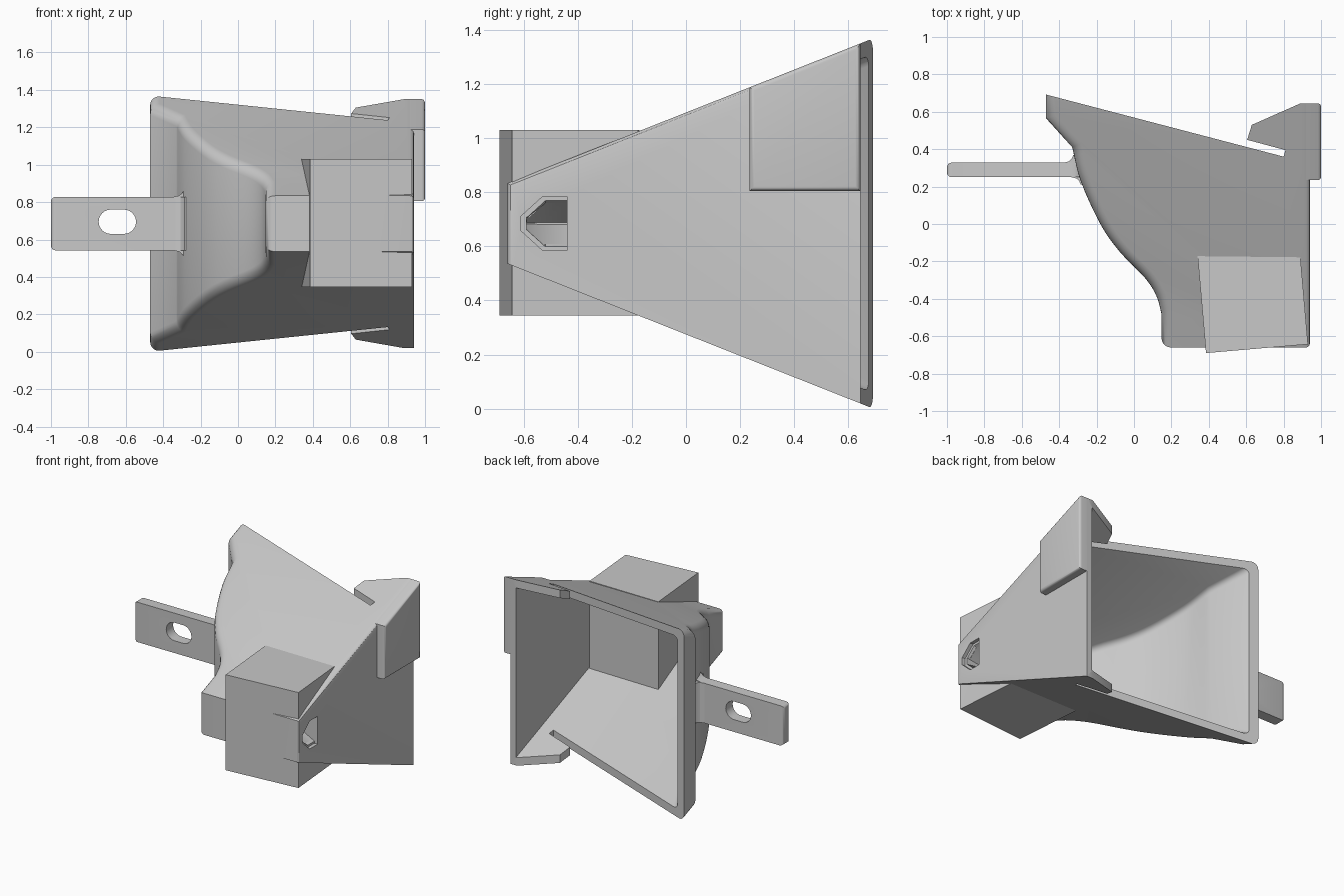
import bpy, bmesh, math
from mathutils import Vector

if "Cube" in bpy.data.objects:
    bpy.data.objects.remove(bpy.data.objects["Cube"])

ZC = 0.685  # mid height of the symmetrical funnel
grey = bpy.data.materials.new("light_grey")
grey.diffuse_color = (0.58, 0.58, 0.58, 1)
grey.use_nodes = True
grey.node_tree.nodes["Principled BSDF"].inputs["Base Color"].default_value = grey.diffuse_color


def half(y):
    """Half height of the wedge-shaped shell at depth y."""
    return 0.157 + 0.396 * (y + 0.64)


def prism(name, bottom, top, bevels=()):
    """Solid between two matching loops; bevels are (edge rule, width, segments)."""
    bm = bmesh.new()
    lo = [bm.verts.new(p) for p in bottom]
    hi = [bm.verts.new(p) for p in top]
    n = len(lo)
    bm.faces.new(lo[::-1])
    bm.faces.new(hi)
    for i in range(n):
        j = (i + 1) % n
        bm.faces.new((lo[i], lo[j], hi[j], hi[i]))
    bmesh.ops.recalc_face_normals(bm, faces=bm.faces)
    for rule, width, segs in bevels:
        edges = [e for e in bm.edges if rule(*[v.co for v in e.verts])]
        bmesh.ops.bevel(bm, geom=edges, offset=width, segments=segs,
                        profile=0.5, affect='EDGES', clamp_overlap=False)
    me = bpy.data.meshes.new(name)
    bm.to_mesh(me)
    bm.free()
    me.materials.append(grey)
    ob = bpy.data.objects.new(name, me)
    bpy.context.collection.objects.link(ob)
    return ob


def wedge(name, outline, inset=0.0, bevels=()):
    """Plan outline extruded between the two sloping planes."""
    return prism(name,
                 [(x, y, ZC - half(y) + inset) for x, y in outline],
                 [(x, y, ZC + half(y) - inset) for x, y in outline], bevels)


def cut(ob, cutter):
    cutter.hide_render = True
    m = ob.modifiers.new("cut", 'BOOLEAN')
    m.operation, m.solver, m.object = 'DIFFERENCE', 'EXACT', cutter
    bpy.context.view_layer.objects.active = ob
    bpy.ops.object.modifier_apply(modifier=m.name)


def spline(pts, steps=4):
    """Catmull-Rom samples through the points."""
    p = [Vector(q) for q in pts]
    p = [2 * p[0] - p[1]] + p + [2 * p[-1] - p[-2]]
    out = []
    for i in range(1, len(p) - 2):
        a, b, c, d = p[i - 1:i + 3]
        for k in range(steps):
            t = k / steps
            out.append(0.5 * (2 * b + (c - a) * t + (2 * a - 5 * b + 4 * c - d) * t * t
                              + (3 * b - a - 3 * c + d) * t ** 3))
    return out + [p[-2]]


def offset(pts, d):
    """Shift an open polyline sideways by d with mitred corners."""
    out = []
    for i, p in enumerate(pts):
        dirs = []
        if i:
            dirs.append((p - pts[i - 1]).normalized())
        if i < len(pts) - 1:
            dirs.append((pts[i + 1] - p).normalized())
        ns = [Vector((-q.y, q.x)) for q in dirs]
        m = sum(ns, Vector((0, 0))).normalized()
        out.append(p + m * d / m.dot(ns[0]))
    return out


def on_chain(pts):
    """Edges running along the plan points, plus the last upright corner."""
    def idx(v):
        for i, (x, y) in enumerate(pts):
            if abs(v.x - x) + abs(v.y - y) < 1e-4:
                return i
        return -9

    def rule(a, b):
        i, j = idx(a), idx(b)
        return i >= 0 and j >= 0 and (abs(i - j) == 1 or i == j == len(pts) - 1)
    return rule


def flat_side_edges(a, b):
    """Upper sloping edge and front upright edge of the flat side."""
    right = a.x > 0.939 and b.x > 0.939
    upper = a.z > ZC and b.z > ZC
    return right and (upper or (a.y < -0.65 and b.y < -0.65))


# Curved side wall in plan, from the rear flange to the front nozzle
curve = spline([(-0.33, 0.41), (-0.285, 0.23), (-0.18, 0.0), (-0.075, -0.15),
                (0.06, -0.29), (0.12, -0.385), (0.147, -0.48)])
side = [Vector((-0.47, 0.692)), Vector((-0.47, 0.565))] + curve + [Vector((0.147, -0.66))]

# Shell outline including the latch hooks at the rear
chain = [tuple(p) for p in side]
outer = chain + [(0.94, -0.66), (0.94, 0.645), (0.89, 0.645), (0.63, 0.53),
                 (0.605, 0.45), (0.81, 0.395), (0.80, 0.36)]
funnel_shell = wedge("funnel_shell", outer,
                     bevels=[(on_chain(chain), 0.05, 5), (flat_side_edges, 0.02, 3)])

# Cavity open towards the rear, flaring straight out to the rim
inner = [tuple(p) for p in offset(side, 0.055)]
del inner[1]
inner[-1] = (inner[-1][0], -0.61)
cavity = wedge("cavity_cutter", [(inner[0][0], 0.95)] + inner + [(0.897, -0.61), (0.897, 0.95)],
               inset=0.058, bevels=[(on_chain(inner), 0.035, 4)])
cut(funnel_shell, cavity)

# Slightly turned solid block through the nose
plan = [(0.385, -0.69), (0.93, -0.643), (0.89, -0.178), (0.34, -0.172)]
nose_block = prism("nose_block", [(x, y, 0.345) for x, y in plan],
                   [(x, y, 1.03) for x, y in plan])

# Pointed recess in the flat side: a shallow step, then a pocket closing to a ridge
house = [(-0.44, 0.1), (-0.53, 0.1), (-0.61, 0.027), (-0.61, -0.027), (-0.53, -0.1), (-0.44, -0.1)]
cutters = [cavity]
for x0, x1, s, squeeze in ((0.915, 1.1, 1.0, 1.0), (0.76, 0.92, 0.88, 0.05)):
    loop = [(-0.44 + (y + 0.44) * s, z * s) for y, z in house]
    c = prism("recess_cutter", [(x0, y, ZC + z * squeeze) for y, z in loop],
              [(x1, y, ZC + z) for y, z in loop])
    cutters.append(c)
    cut(funnel_shell, c)
    cut(nose_block, c)

# Raised pad on the flat side
pad = [(0.235, 0.805), (0.645, 0.805), (0.645, ZC + half(0.645)), (0.235, ZC + half(0.235))]
side_pad = prism("side_pad", [(0.92, y, z) for y, z in pad], [(1.0, y, z) for y, z in pad],
                 bevels=[(lambda a, b: a.x > 0.99 and b.x > 0.99, 0.018, 4)])

# Mounting arm with flared root and rounded slot
upper = [(-1.0, 0.143), (-0.345, 0.143), (-0.315, 0.15), (-0.3, 0.162), (-0.285, 0.182)]
arm = [(x, ZC + z) for x, z in upper] + [(x, ZC - z) for x, z in reversed(upper)]
mount_arm = prism("mount_arm", [(x, 0.25, z) for x, z in arm], [(x, 0.328, z) for x, z in arm],
                  bevels=[(lambda a, b: a.x < -0.99 and b.x < -0.99, 0.025, 4)])
slot = []
for cx, start in ((-0.61, -90), (-0.68, 90)):
    for k in range(13):
        a = math.radians(start + 15 * k)
        slot.append((cx + 0.065 * math.cos(a), ZC + 0.01 + 0.065 * math.sin(a)))
c = prism("slot_cutter", [(x, 0.1, z) for x, z in slot], [(x, 0.5, z) for x, z in slot])
cutters.append(c)
cut(mount_arm, c)

# Small fillets where the arm meets the curved wall
for name, y0, s, x0 in (("arm_fillet_rear", 0.328, 1, -0.325), ("arm_fillet_front", 0.25, -1, -0.285)):
    f = [(x0 - 0.05, y0), (x0 - 0.022, y0 + s * 0.007), (x0 - 0.007, y0 + s * 0.022),
         (x0, y0 + s * 0.04), (x0 + 0.02, y0 + s * 0.04), (x0 + 0.02, y0)]
    prism(name, [(x, y, ZC - 0.143) for x, y in f], [(x, y, ZC + 0.143) for x, y in f])

for c in cutters:
    bpy.data.objects.remove(c, do_unlink=True)

# Smooth the curved walls, keep the creases
bpy.ops.object.select_all(action='DESELECT')
for ob in bpy.context.scene.objects:
    ob.select_set(True)
    bpy.context.view_layer.objects.active = ob
bpy.ops.object.shade_smooth_by_angle(angle=math.radians(30))
